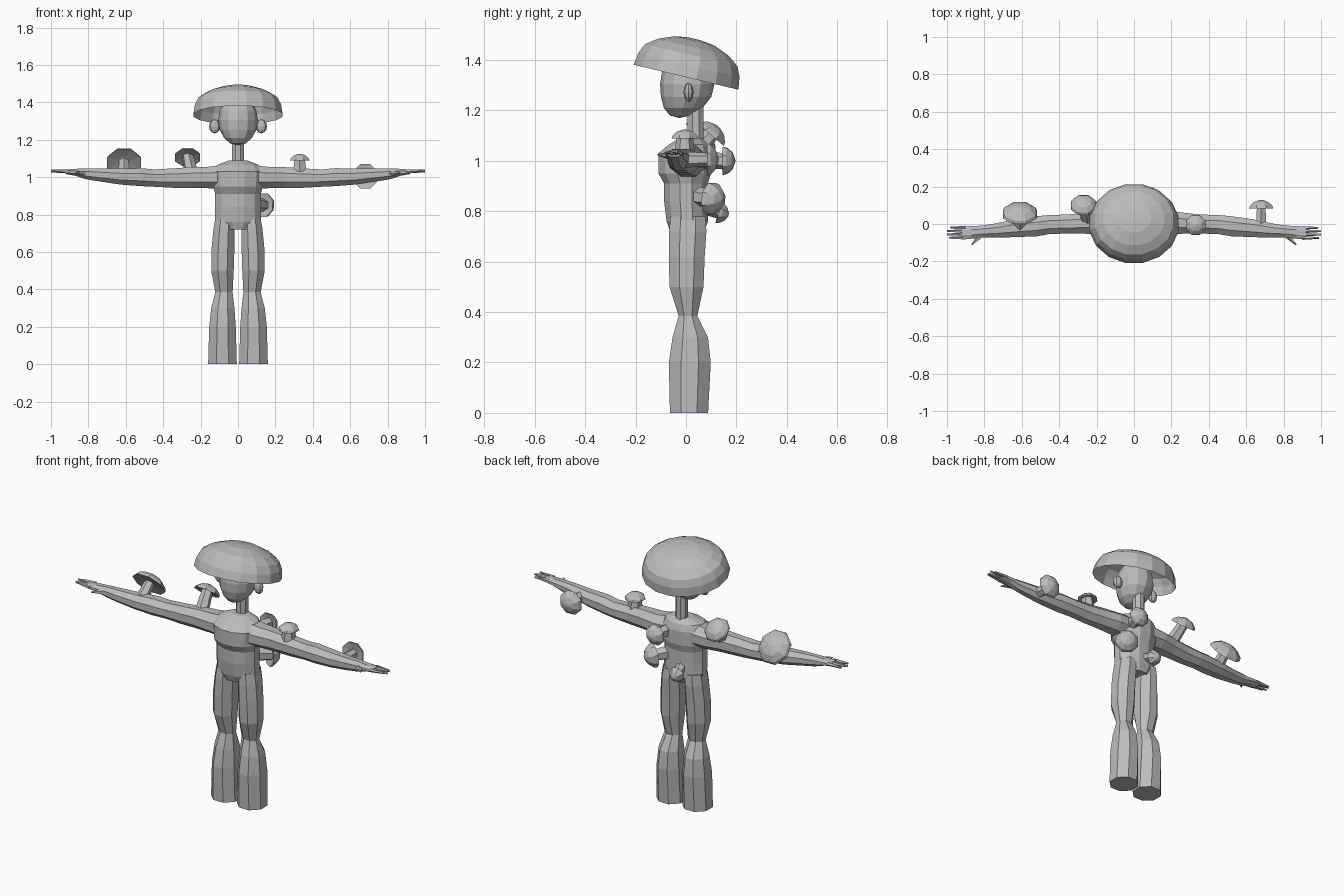
import bpy, bmesh, math
from mathutils import Vector, Matrix

GREY = bpy.data.materials.new("plain_grey")
GREY.diffuse_color = (0.5, 0.5, 0.5, 1)


def finish(name, bm, recalc=True):
    if recalc:
        bmesh.ops.recalc_face_normals(bm, faces=bm.faces)
    me = bpy.data.meshes.new(name)
    bm.to_mesh(me)
    bm.free()
    me.materials.append(GREY)
    ob = bpy.data.objects.new(name, me)
    bpy.context.collection.objects.link(ob)
    return ob


def loft(name, rings, n, frame, caps=(True, True)):
    """Skin elliptical rings (centre, radius_u, radius_v); frame = the (u, v) axes."""
    bm = bmesh.new()
    u, v = Vector(frame[0]), Vector(frame[1])
    loops = []
    for c, ru, rv in rings:
        angles = [2 * math.pi * (i + 0.5) / n for i in range(n)]
        loops.append([bm.verts.new(Vector(c) + u * ru * math.cos(a) + v * rv * math.sin(a))
                      for a in angles])
    for a, b in zip(loops, loops[1:]):
        for i in range(n):
            j = (i + 1) % n
            bm.faces.new((a[i], a[j], b[j], b[i]))
    if caps[0]:
        bm.faces.new(loops[0][::-1])
    if caps[1]:
        bm.faces.new(loops[-1])
    return finish(name, bm, all(caps))


def axes(direction):
    """Two axes across a direction."""
    q = Vector(direction).to_track_quat('Z', 'Y')
    return q @ Vector((1, 0, 0)), q @ Vector((0, 1, 0))


def rod(name, a, b, ra, rb, n=6):
    d = Vector(b) - Vector(a)
    return loft(name, [(a, ra, ra), (b, rb, rb)], n, axes(d))


def ball(name, centre, radii, seg, rings, shape=None):
    bm = bmesh.new()
    bmesh.ops.create_uvsphere(bm, u_segments=seg, v_segments=rings, radius=1)
    for p in bm.verts:
        if shape:
            p.co = shape(p.co)
        p.co = Vector([c + r * k for c, r, k in zip(centre, radii, p.co)])
    return finish(name, bm)


X, Y, Z = (1, 0, 0), (0, 1, 0), (0, 0, 1)

# Hat: open dome, tipped back
tilt = Matrix.Rotation(math.radians(-13.4), 3, 'X')
profile = [(1, 0), (0.965, 0.05), (0.88, 0.09), (0.68, 0.122), (0.38, 0.148), (0.12, 0.156)]
loft("hat", [(Vector((0, 0, 1.332)) + tilt @ Vector((0, 0, h)), 0.243 * r, 0.218 * r)
             for r, h in profile], 16, (X, tilt @ Vector(Y)), (False, True))

# Head with the chin pushed forward, ears, neck
ball("head", (0, 0.005, 1.305), (0.106, 0.108, 0.135), 12, 8,
     lambda p: Vector((p.x, p.y - (0.3 * p.z * p.z if p.z < 0 else 0), p.z)))
for s in (-1, 1):
    ball("ear", (s * 0.125, 0.01, 1.272), (0.03, 0.02, 0.038), 8, 6)
rod("neck", (0, 0.038, 1.05), (0, 0.038, 1.25), 0.034, 0.034, 8)

# Torso
torso = [(0.72, 0.005, 0.085, 0.07), (0.76, 0.005, 0.128, 0.085), (0.84, 0.0, 0.126, 0.09),
         (0.91, 0.0, 0.126, 0.09), (0.95, -0.005, 0.137, 0.108), (1.03, -0.005, 0.14, 0.108),
         (1.065, 0.01, 0.115, 0.08), (1.09, 0.02, 0.05, 0.045)]
loft("torso", [((0, y, z), rx, ry) for z, y, rx, ry in torso], 12, (X, Y))

# Legs: z, x centre, y centre, x radius, y radius
leg = [(0, 0.083, 0.012, 0.083, 0.082), (0.2, 0.083, 0.015, 0.077, 0.09),
       (0.3, 0.081, 0.017, 0.067, 0.076), (0.385, 0.075, 0.008, 0.05, 0.04),
       (0.5, 0.083, 0.002, 0.065, 0.073), (0.62, 0.08, 0.003, 0.066, 0.077),
       (0.72, 0.075, 0.007, 0.061, 0.08), (0.78, 0.07, 0.008, 0.055, 0.075)]
# Arms down to the palm: x, y centre, z centre, y radius, z radius
arm = [(0.08, 0.005, 1.0, 0.08, 0.07), (0.16, 0.01, 0.998, 0.075, 0.062),
       (0.25, 0.005, 0.998, 0.062, 0.06), (0.35, 0.0, 0.995, 0.055, 0.056),
       (0.45, -0.003, 0.995, 0.055, 0.05), (0.52, -0.012, 1.0, 0.058, 0.052),
       (0.63, -0.022, 1.003, 0.052, 0.046), (0.74, -0.035, 1.012, 0.041, 0.038),
       (0.81, -0.04, 1.018, 0.034, 0.032), (0.87, -0.045, 1.026, 0.037, 0.02),
       (0.92, -0.047, 1.028, 0.035, 0.013)]
for s in (-1, 1):
    loft("leg", [((s * x, y, z), rx, ry) for z, x, y, rx, ry in leg], 8, (X, Y))
    loft("arm", [((s * x, y, z), ry, rz) for x, y, z, ry, rz in arm], 8, (Y, Z))
    for i, tip in enumerate((0.985, 1.0, 1.0, 0.99)):
        y = -0.02 - 0.018 * i
        rod("finger", (s * 0.9, y, 1.03), (s * tip, y, 1.03 + 0.006 * (i % 2)), 0.011, 0.005, 5)
    rod("thumb", (s * 0.81, -0.05, 1.02), (s * 0.868, -0.112, 1.024), 0.02, 0.003, 5)


def mushroom(root, centre, axis, radius, height, stem):
    """Flared stem from root, eight-sided cap around centre opening along axis."""
    c, d = Vector(centre), Vector(axis).normalized()
    rod("mushroom_stem", root, c + d * height * 0.3, stem * 1.25, stem, 6)
    shape = [(0.4, 0.12), (1, -0.05), (0.92, 0.3), (0.6, 0.75), (0.15, 1)]
    loft("mushroom_cap", [(c + d * height * h, radius * r, radius * r) for r, h in shape],
         8, axes(d))


# Mushrooms on the arms
mushroom((-0.61, -0.01, 1.02), (-0.61, 0.055, 1.078), (0, 0.8, 0.6), 0.098, 0.05, 0.028)
mushroom((-0.25, 0.02, 1.02), (-0.27, 0.1, 1.105), (0, 0.65, 0.75), 0.073, 0.042, 0.03)
mushroom((0.33, -0.005, 1.03), (0.33, -0.005, 1.09), (0, 0, 1), 0.057, 0.034, 0.032)
mushroom((0.68, -0.02, 1.005), (0.68, 0.085, 1.005), (0, 1, 0), 0.07, 0.043, 0.026)
# Mushrooms on the back
mushroom((0.07, 0.06, 1.0), (0.09, 0.15, 1.0), (0.1, 1, 0), 0.06, 0.045, 0.03)
mushroom((0.08, 0.04, 0.86), (0.135, 0.1, 0.85), (0.55, 0.8, -0.1), 0.068, 0.055, 0.032)
mushroom((-0.02, 0.06, 0.82), (-0.033, 0.13, 0.795), (-0.05, 1, -0.25), 0.046, 0.04, 0.024)
